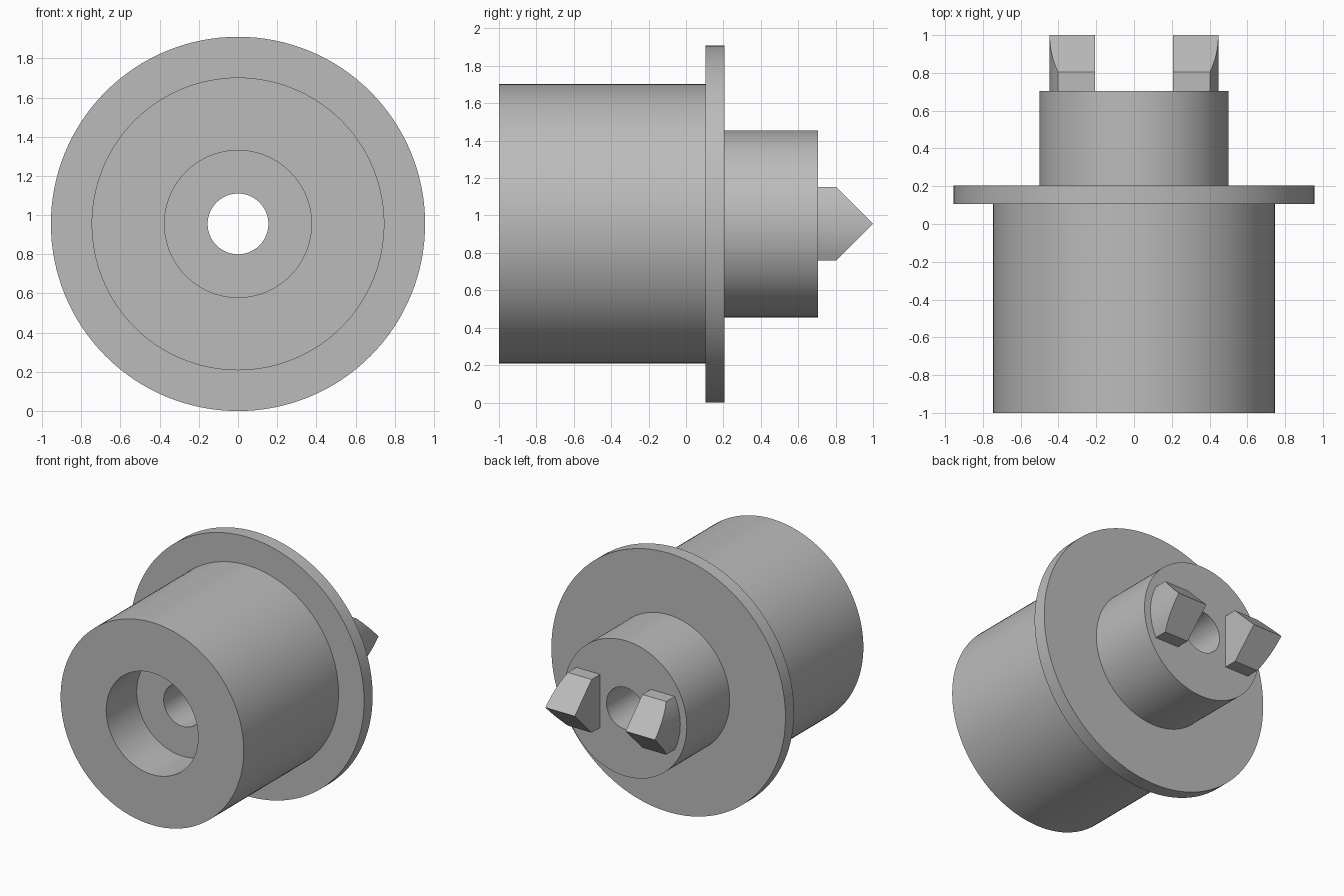
import bpy, bmesh, math

cube = bpy.data.objects.get("Cube")
if cube:
    bpy.data.objects.remove(cube, do_unlink=True)

AXIS_Z = 0.955      # height of the turning axis
HUB_END = 0.705     # rear face of the hub

# Single plain grey
grey = bpy.data.materials.new("plain_grey")
grey.use_nodes = True
grey.diffuse_color = (0.5, 0.5, 0.5, 1)
grey.node_tree.nodes["Principled BSDF"].inputs["Base Color"].default_value = (0.5, 0.5, 0.5, 1)


def finish(name, bm):
    """Turn a bmesh into a shaded object sitting on the axis."""
    bmesh.ops.recalc_face_normals(bm, faces=bm.faces[:])
    mesh = bpy.data.meshes.new(name)
    bm.to_mesh(mesh)
    bm.free()
    mesh.materials.append(grey)
    obj = bpy.data.objects.new(name, mesh)
    obj.location.z = AXIS_Z
    bpy.context.collection.objects.link(obj)
    bpy.ops.object.select_all(action="DESELECT")
    obj.select_set(True)
    bpy.context.view_layer.objects.active = obj
    bpy.ops.object.shade_smooth_by_angle(angle=math.radians(20))
    return obj


def bridge(bm, a, b):
    """Join two closed loops of equal length with quads."""
    n = len(a)
    for i in range(n):
        j = (i + 1) % n
        bm.faces.new((a[i], a[j], b[j], b[i]))


def turned(name, profile, segments=128):
    """Revolve a closed (radius, y) profile about the y axis."""
    bm = bmesh.new()
    rings = []
    for k in range(segments):
        t = 2 * math.pi * k / segments
        rings.append([bm.verts.new((r * math.cos(t), y, r * math.sin(t))) for r, y in profile])
    for k in range(segments):
        bridge(bm, rings[k], rings[(k + 1) % segments])
    return finish(name, bm)


def prong(name, inner, radius, half, shoulder, steps=12):
    """Wedge-tipped prong with a flat inner side and a round outer side."""
    bm = bmesh.new()
    loops = []
    for k in range(steps + 1):
        z = half * (2 * k / steps - 1)
        outer = math.sqrt(radius ** 2 - z ** 2)
        tip = shoulder + (1 - shoulder) * (1 - abs(z) / half)
        base = HUB_END - 0.01
        loops.append([bm.verts.new((x, y, z)) for x, y in
                      ((inner, base), (outer, base), (outer, tip), (inner, tip))])
    for a, b in zip(loops, loops[1:]):
        bridge(bm, a, b)
    bm.faces.new(loops[0])
    bm.faces.new(loops[-1])
    obj = finish(name, bm)
    obj.modifiers.new("mirror", "MIRROR").use_mirror_merge = False
    return obj


# Body, flange and hub with a counterbored through hole
turned("flanged_body", [
    (0.375, -1), (0.747, -1), (0.747, 0.105), (0.955, 0.105), (0.955, 0.205),
    (0.5, 0.205), (0.5, HUB_END), (0.155, HUB_END), (0.155, -0.645), (0.375, -0.645)])

# Pair of drive prongs on the hub
prong("drive_prongs", inner=0.207, radius=0.447, half=0.196, shoulder=0.804)
